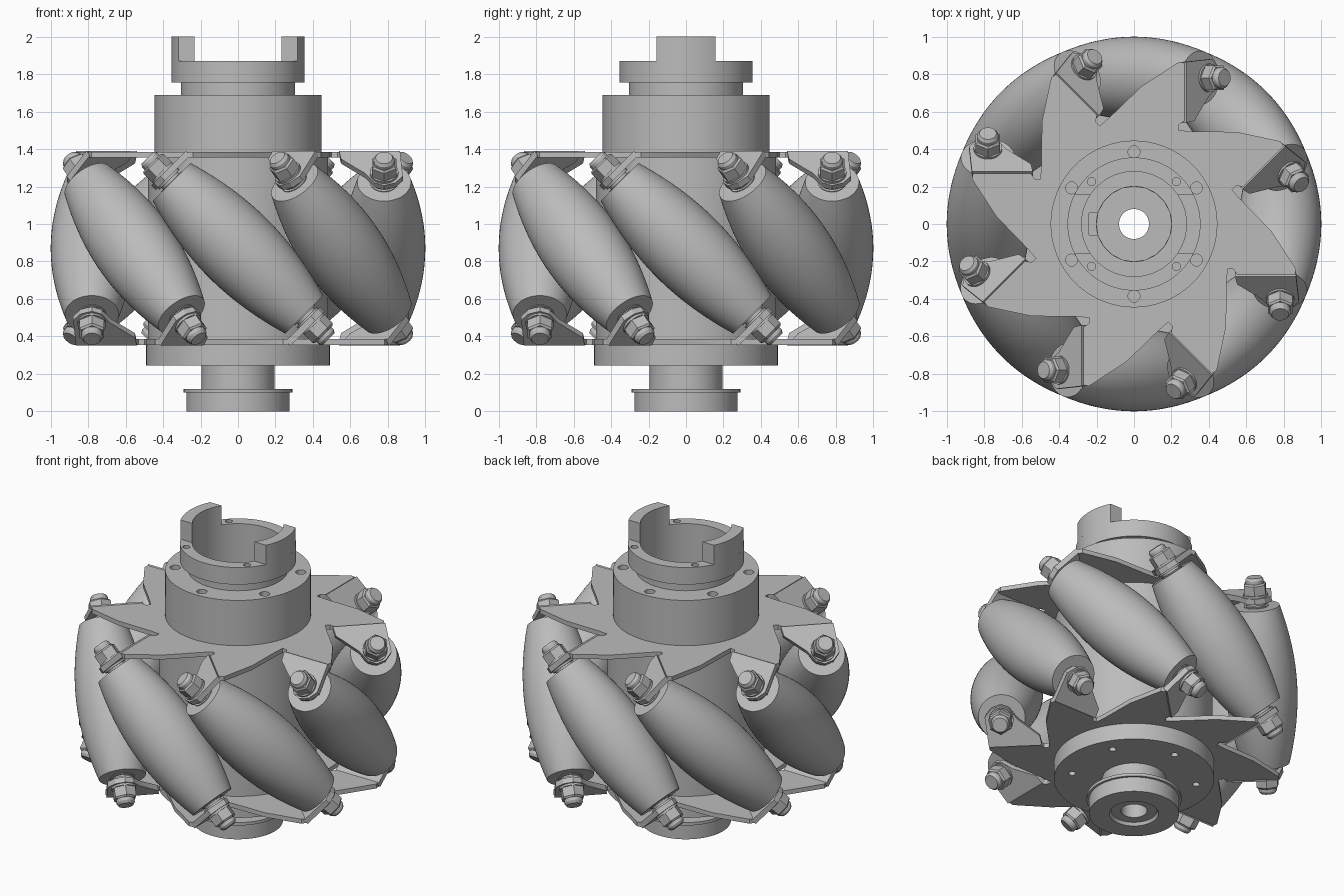
import bpy, bmesh, math
from mathutils import Matrix, Vector

cube = bpy.data.objects.get("Cube")
if cube:
    bpy.data.objects.remove(cube, do_unlink=True)

MID = 0.87          # height of the wheel's middle plane
AXIS_R = 0.78       # distance of roller axles from the wheel axis
COUNT = 8

grey = bpy.data.materials.new("plain_grey")
grey.use_nodes = True
colour = (0.5, 0.5, 0.5, 1)
grey.diffuse_color = colour
grey.node_tree.nodes["Principled BSDF"].inputs["Base Color"].default_value = colour


def rot(angle, axis):
    return Matrix.Rotation(math.radians(angle), 4, axis)


def finish(name, bm, smooth=True):
    bmesh.ops.remove_doubles(bm, verts=bm.verts, dist=0.0001)
    bmesh.ops.recalc_face_normals(bm, faces=bm.faces)
    mesh = bpy.data.meshes.new(name)
    bm.to_mesh(mesh)
    bm.free()
    mesh.materials.append(grey)
    obj = bpy.data.objects.new(name, mesh)
    bpy.context.collection.objects.link(obj)
    if smooth:
        smooth_edges(obj)
    return obj


def smooth_edges(obj):
    bpy.ops.object.select_all(action="DESELECT")
    obj.select_set(True)
    bpy.context.view_layer.objects.active = obj
    bpy.ops.object.shade_smooth_by_angle(angle=math.radians(30))


def add_lathe(bm, profile, steps, closed):
    verts = [bm.verts.new((r, 0, z)) for r, z in profile]
    pairs = list(zip(verts, verts[1:]))
    if closed:
        pairs.append((verts[-1], verts[0]))
    edges = [bm.edges.new(p) for p in pairs]
    bmesh.ops.spin(bm, geom=verts + edges, cent=(0, 0, 0), axis=(0, 0, 1),
                   angle=math.tau, steps=steps, use_merge=False)


def lathe(name, profile, steps=96, closed=True):
    bm = bmesh.new()
    add_lathe(bm, profile, steps, closed)
    return finish(name, bm)


def prism(name, outline, z0, z1, smooth=True):
    bm = bmesh.new()
    face = bm.faces.new([bm.verts.new((x, y, z0)) for x, y in outline])
    top = bmesh.ops.extrude_face_region(bm, geom=[face])["geom"]
    bmesh.ops.translate(bm, vec=(0, 0, z1 - z0),
                        verts=[v for v in top if isinstance(v, bmesh.types.BMVert)])
    return finish(name, bm, smooth)


def cut(obj, cutter):
    cutter.hide_render = True
    mod = obj.modifiers.new("cut", "BOOLEAN")
    mod.operation, mod.solver, mod.object = "DIFFERENCE", "EXACT", cutter
    bpy.ops.object.select_all(action="DESELECT")
    obj.select_set(True)
    bpy.context.view_layer.objects.active = obj
    bpy.ops.object.modifier_apply(modifier=mod.name)
    bpy.data.objects.remove(cutter, do_unlink=True)
    smooth_edges(obj)


def hole_ring(count, start, ring, radius, z0, z1):
    bm = bmesh.new()
    for i in range(count):
        a = math.radians(start) + math.tau * i / count
        place = Matrix.Translation((ring * math.cos(a), ring * math.sin(a), (z0 + z1) / 2))
        bmesh.ops.create_cone(bm, cap_ends=True, segments=20, radius1=radius,
                              radius2=radius, depth=z1 - z0, matrix=place)
    return finish("hole_cutter", bm, False)


def copy(obj, name, matrix):
    new = bpy.data.objects.new(name, obj.data)
    bpy.context.collection.objects.link(new)
    new.matrix_world = matrix


# Lower boss, collar and mounting disc
lower_hub = lathe("lower_hub", [
    (.08, .02), (.14, .02), (.15, 0), (.275, 0), (.275, .1), (.29, .1), (.29, .12),
    (.195, .12), (.195, .245), (.49, .245), (.49, .355), (.08, .355)])
cut(lower_hub, hole_ring(6, 30, .385, .022, .2, .3))

# Central drum between the two plates
lathe("drum", [(.08, .355), (.48, .355), (.48, 1.355), (.2, 1.355), (.2, 1.25), (.08, 1.25)])

# Upper flange with neck, coupling ring, bolt holes and keyway
upper_hub = lathe("upper_hub", [
    (.2, 1.385), (.445, 1.385), (.445, 1.69), (.305, 1.69), (.305, 1.755),
    (.355, 1.755), (.355, 1.87), (.28, 1.87), (.28, 1.55), (.2, 1.55)])
cut(upper_hub, hole_ring(6, 30, .385, .032, 1.6, 1.75))
cut(upper_hub, hole_ring(4, 45, .32, .022, 1.8, 1.9))
cut(upper_hub, prism("key_cutter", [(-.24, -.06), (-.15, -.06), (-.15, .06), (-.24, .06)],
                     1.42, 1.6, False))


# Two coupling prongs
def arc(radius, half_width, steps=12):
    a = math.asin(half_width / radius)
    return [(radius * math.cos(a * (2 * i / steps - 1)),
             radius * math.sin(a * (2 * i / steps - 1))) for i in range(steps + 1)]


prong = prism("coupling_prong_left", arc(.355, .157) + arc(.28, .157)[::-1], 1.865, 2.0)
copy(prong, "coupling_prong_right", rot(180, "Z"))

# Star-shaped side plates with slots between the arms
arm = [(-.24, -.5), (-.24, -.53), (-.27, -.55), (-.27, -.86), (-.24, -.865),
       (-.04, -.735), (.13, -.57)]
outline = []
for k in range(COUNT):
    turn = rot(45 * k, "Z")
    outline += [(turn @ Vector((x, y, 0))).xy for x, y in arm]
plate = prism("upper_plate", outline, 1.355, 1.385)
cut(plate, hole_ring(1, 0, 0, .2, 1.3, 1.45))
flip = Matrix.Translation((0, 0, MID)) @ rot(180, "Y") @ Matrix.Translation((0, 0, -MID))
copy(plate, "lower_plate", flip)

# Barrel roller whose surface follows the wheel's outer circle
HALF = .5
barrel = [(0, -HALF)]
for i in range(25):
    t = HALF * (i / 12 - 1)
    barrel.append((1 - math.hypot(AXIS_R, t * math.sqrt(.5)), t))
barrel.append((0, HALF))
roller = lathe("roller", barrel, 64, False)

# Bent tab that carries the axle end
tab_shape = [(.17, .24), (.11, .23), (0, .1), (-.07, .05), (-.09, 0), (-.07, -.06),
             (-.02, -.1), (.17, -.085)]
tab = prism("tab", tab_shape, .53, .565)

# Axle end: spacer rings, hexagonal nut and rounded bolt tip
bm = bmesh.new()
add_lathe(bm, [(0, .49), (.075, .49), (.075, .505), (.06, .505), (.06, .518),
               (.075, .518), (.075, .53), (0, .53)], 32, False)
add_lathe(bm, [(0, .565), (.076, .565), (.076, .578), (0, .578)], 32, False)
add_lathe(bm, [(0, .578), (.075, .578), (.075, .638), (.065, .648), (0, .648)], 6, False)
add_lathe(bm, [(0, .64), (.056, .64), (.056, .668), (.045, .684), (0, .684)], 32, False)
fastener = finish("fastener", bm)

# Repeat rollers, tabs and fasteners round the wheel
for k in range(COUNT):
    base = rot(45 * k, "Z") @ Matrix.Translation((0, -AXIS_R, MID)) @ rot(-45, "Y")
    copy(roller, f"roller_{k + 1}", base)
    for side, turn in (("upper", 0), ("lower", 180)):
        place = base @ rot(turn, "Y")
        copy(tab, f"{side}_tab_{k + 1}", place)
        copy(fastener, f"{side}_fastener_{k + 1}", place)
for pattern in (roller, tab, fastener):
    bpy.data.objects.remove(pattern, do_unlink=True)
